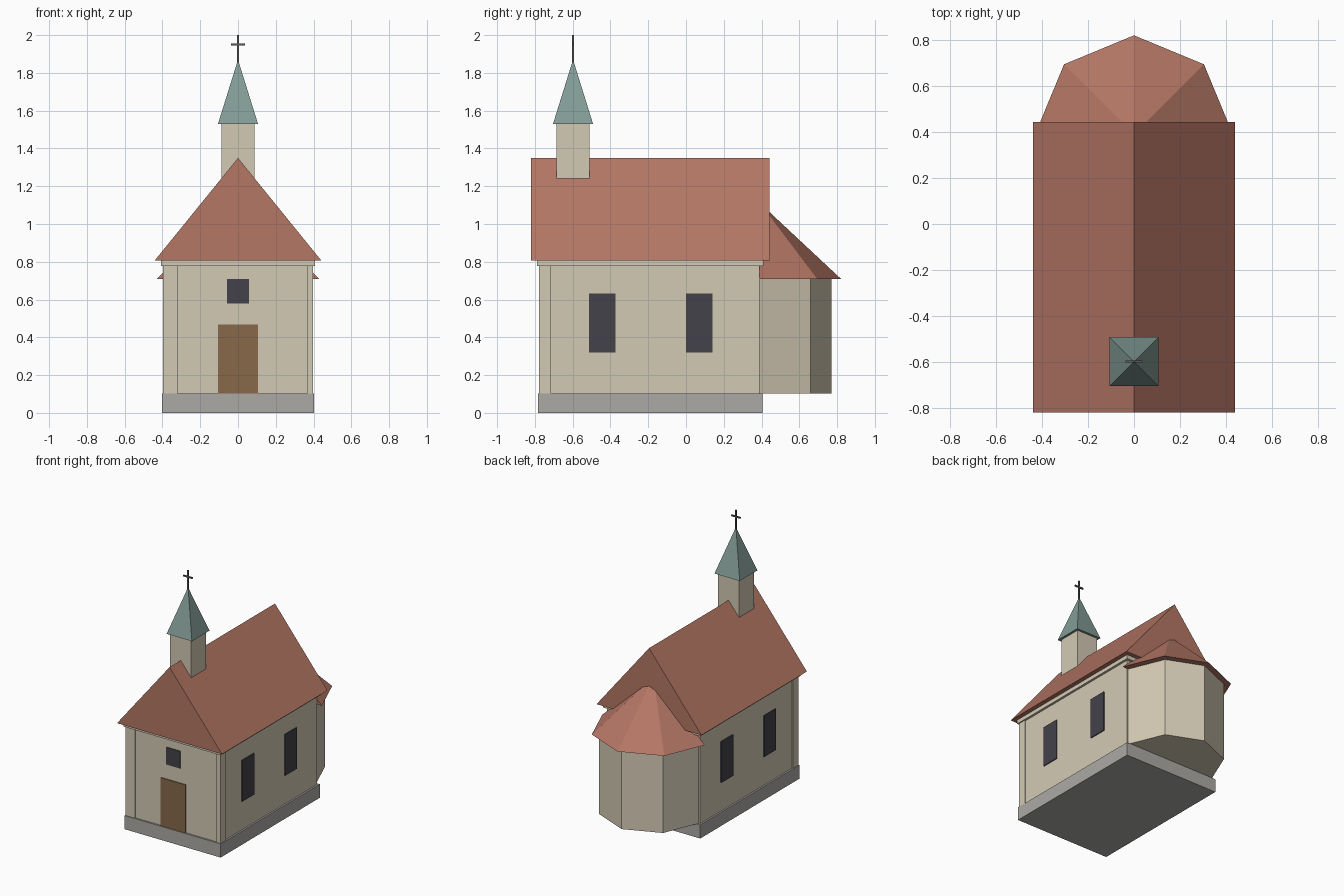
import bpy, bmesh, math

if "Cube" in bpy.data.objects:
    bpy.data.objects.remove(bpy.data.objects["Cube"])


def material(name, r, g, b):
    """Flat colour given as 0-255 sRGB, stored linear."""
    m = bpy.data.materials.new(name)
    lin = [((c / 255 + 0.055) / 1.055) ** 2.4 for c in (r, g, b)]
    m.diffuse_color = (*lin, 1.0)
    m.use_nodes = True
    m.node_tree.nodes["Principled BSDF"].inputs["Base Color"].default_value = m.diffuse_color
    return m


PLASTER = material("cream plaster", 212, 202, 181)
TILE = material("red roof tile", 181, 119, 101)
STONE = material("grey stone", 172, 170, 165)
WOOD = material("brown wood", 135, 105, 74)
GLASS = material("dark glass", 68, 66, 74)
COPPER = material("green copper", 131, 156, 150)
IRON = material("dark iron", 95, 93, 92)


def finish(name, bm, mat):
    bmesh.ops.recalc_face_normals(bm, faces=bm.faces)
    mesh = bpy.data.meshes.new(name)
    bm.to_mesh(mesh)
    bm.free()
    mesh.materials.append(mat)
    obj = bpy.data.objects.new(name, mesh)
    bpy.context.collection.objects.link(obj)
    return obj


def box(name, mat, x, y, z):
    """Box from (min, max) ranges on each axis."""
    bm = bmesh.new()
    bmesh.ops.create_cube(bm, size=1)
    for v in bm.verts:
        v.co = [r[0] if c < 0 else r[1] for c, r in zip(v.co, (x, y, z))]
    return finish(name, bm, mat)


def extrude(name, mat, points, offset):
    """Polygon swept along an offset."""
    bm = bmesh.new()
    face = bm.faces.new([bm.verts.new(p) for p in points])
    ext = bmesh.ops.extrude_face_region(bm, geom=[face], use_keep_orig=True)
    new = [g for g in ext["geom"] if isinstance(g, bmesh.types.BMVert)]
    bmesh.ops.translate(bm, verts=new, vec=offset)
    return finish(name, bm, mat)


def pyramid(name, mat, base, apex):
    """Closed pyramid over a polygon base."""
    bm = bmesh.new()
    ring = [bm.verts.new(p) for p in base]
    tip = bm.verts.new(apex)
    bm.faces.new(ring)
    for a, b in zip(ring, ring[1:] + ring[:1]):
        bm.faces.new((a, b, tip))
    return finish(name, bm, mat)


def half_octagon(radius, z):
    return [(radius * math.cos(i * math.pi / 4),
             0.39 + radius * math.sin(i * math.pi / 4), z) for i in range(5)]


# Nave: plinth, walls, cornice and gabled roof
box("plinth", STONE, (-0.403, 0.403), (-0.783, 0.405), (0, 0.103))
box("nave_walls", PLASTER, (-0.39, 0.39), (-0.77, 0.39), (0.10, 0.785))
box("cornice", PLASTER, (-0.407, 0.407), (-0.788, 0.41), (0.778, 0.81))
extrude("nave_roof", TILE,
        [(-0.44, -0.82, 0.808), (0.44, -0.82, 0.808), (0, -0.82, 1.35)],
        (0, 1.263, 0))

# Front corner pilasters
box("left_pilaster", PLASTER, (-0.398, -0.32), (-0.778, -0.715), (0.10, 0.78))
box("right_pilaster", PLASTER, (0.365, 0.398), (-0.778, -0.715), (0.10, 0.78))

# Apse with half-octagon walls and roof
extrude("apse_walls", PLASTER, half_octagon(0.38, 0.103), (0, 0, 0.61))
pyramid("apse_roof", TILE, half_octagon(0.43, 0.71), (0, 0.39, 1.112))

# Door and windows as thin plates
box("door", WOOD, (-0.105, 0.105), (-0.777, -0.769), (0.103, 0.468))
box("front_window", GLASS, (-0.058, 0.058), (-0.777, -0.769), (0.58, 0.71))
for side, sx in (("left", -1), ("right", 1)):
    for place, y in (("front", -0.443), ("back", 0.07)):
        box(f"{side}_{place}_window", GLASS, sorted((sx * 0.389, sx * 0.397)),
            (y - 0.071, y + 0.071), (0.32, 0.632))

# Bell turret, spire and cross
TY = -0.598
box("turret", PLASTER, (-0.088, 0.088), (TY - 0.088, TY + 0.088), (1.18, 1.535))
S = 0.106
pyramid("spire", COPPER,
        [(a * S, TY + b * S, 1.53) for a, b in ((-1, -1), (1, -1), (1, 1), (-1, 1))],
        (0, TY, 1.87))
box("cross_post", IRON, (-0.005, 0.005), (TY - 0.005, TY + 0.005), (1.85, 2.0))
box("cross_arm", IRON, (-0.038, 0.038), (TY - 0.005, TY + 0.005), (1.945, 1.955))
